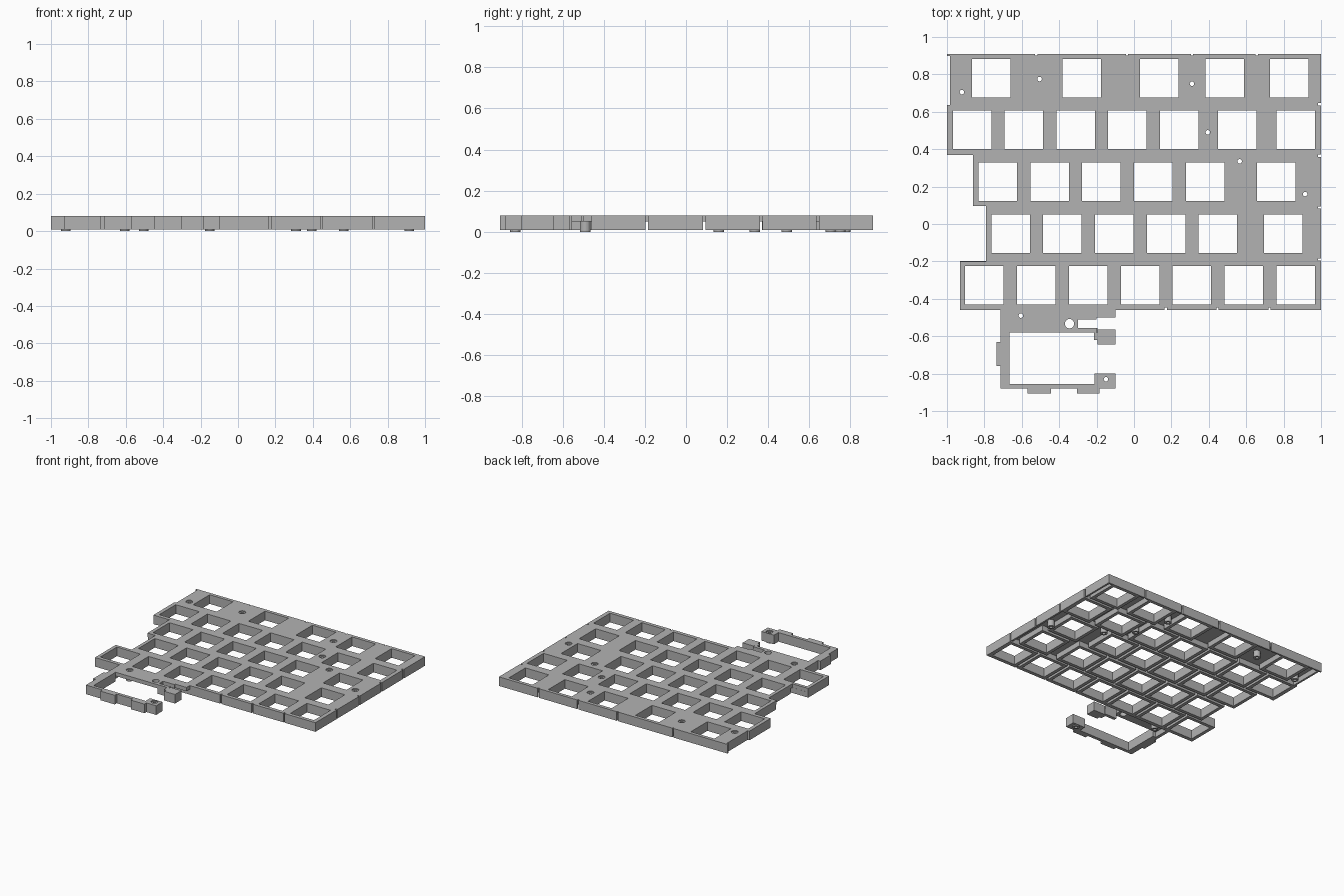
import bpy, bmesh
from mathutils import Matrix

cube = bpy.data.objects.get("Cube")
if cube:
    bpy.data.objects.remove(cube, do_unlink=True)

grey = bpy.data.materials.new("plain_grey")
grey.use_nodes = True
COLOR = (0.45, 0.45, 0.45, 1)
grey.diffuse_color = COLOR
grey.node_tree.nodes["Principled BSDF"].inputs["Base Color"].default_value = COLOR

BOTTOM, UNDER, TOP = 0.008, 0.05, 0.08
HOLE, RIM = 0.103, 0.026


def finish(bm, name):
    bmesh.ops.recalc_face_normals(bm, faces=bm.faces)
    mesh = bpy.data.meshes.new(name)
    bm.to_mesh(mesh)
    bm.free()
    obj = bpy.data.objects.new(name, mesh)
    bpy.context.collection.objects.link(obj)
    mesh.materials.append(grey)
    return obj


def inside(x, y, rects):
    return any(a < x < b and c < y < d for a, b, c, d in rects)


def slab(name, solids, voids, z0, z1):
    """Closed slab covering the solid rectangles minus the void rectangles."""
    rects = solids + voids
    xs = sorted({round(v, 4) for r in rects for v in r[:2]})
    ys = sorted({round(v, 4) for r in rects for v in r[2:]})
    nx, ny = len(xs) - 1, len(ys) - 1
    filled = set()
    for i in range(nx):
        for j in range(ny):
            x, y = (xs[i] + xs[i + 1]) / 2, (ys[j] + ys[j + 1]) / 2
            if inside(x, y, solids) and not inside(x, y, voids):
                filled.add((i, j))
    bm = bmesh.new()
    cache = {}

    def vert(i, j, z):
        if (i, j, z) not in cache:
            cache[i, j, z] = bm.verts.new((xs[i], ys[j], z))
        return cache[i, j, z]

    for i, j in filled:
        ring = [(i, j), (i + 1, j), (i + 1, j + 1), (i, j + 1)]
        bm.faces.new([vert(*p, z1) for p in ring])
        bm.faces.new([vert(*p, z0) for p in reversed(ring)])
        sides = [(i, j - 1), (i + 1, j), (i, j + 1), (i - 1, j)]
        for k, near in enumerate(sides):
            if near not in filled:
                p, q = ring[k], ring[(k + 1) % 4]
                bm.faces.new([vert(*p, z0), vert(*q, z0), vert(*q, z1), vert(*p, z1)])
    return finish(bm, name)


def square(x, y, h):
    return (x - h, x + h, y - h, y + h)


# Switch positions, row by row
rows = {
    0.78: [-0.764, -0.279, 0.136, 0.484, 0.829],
    0.503: [-0.866, -0.589, -0.312, -0.036, 0.241, 0.553, 0.864],
    0.227: [-0.728, -0.451, -0.174, 0.103, 0.38, 0.76],
    -0.053: [-0.66, -0.383, -0.105, 0.172, 0.449, 0.797],
    -0.328: [-0.8, -0.522, -0.245, 0.033, 0.309, 0.586, 0.864],
}
keys = [(x, y) for y, row in rows.items() for x in row]
holes = [square(x, y, HOLE) for x, y in keys]

# Small notches between the edge panels
notches = [(x - 0.006, x + 0.006, -0.47, -0.447) for x in (0.17, 0.447, 0.725)]
notches += [(0.985, 1.01, y - 0.006, y + 0.006) for y in (0.64, 0.365, 0.088, -0.19)]

# Thin top plate, with the open slots of the side bracket
plate_area = [
    (-0.985, 0.985, 0.6, 0.9), (-1, 1, 0.37, 0.635), (-0.86, 1, 0.095, 0.37),
    (-0.79, 1, -0.2, 0.095), (-0.93, 1, -0.46, -0.2), (0.9, 1, 0.6, 0.9),
    (-0.715, -0.1, -0.58, -0.46),
]
slots = [(-0.3, -0.2, -0.555, -0.51), (-0.2, -0.09, -0.59, -0.5)]
plate = slab("top_plate", plate_area, holes + notches + slots, UNDER, TOP)

# Square skirts under the switch holes and the outer walls
skirts = [square(x, y, HOLE + RIM) for x, y in keys]
walls = [(0.985, 1, -0.46, 0.9), (-0.93, 1, -0.46, -0.435), (-0.985, -0.97, 0.63, 0.9),
         (-1, -0.97, 0.37, 0.635), (-0.93, -0.9, -0.46, -0.2)]
slab("switch_skirts", skirts + walls, holes + notches, BOTTOM, UNDER)

# Back wall panels
ends = [-1, -0.523, -0.037, 0.31, 0.656, 1]
panels = [(a + 0.006 * (a > -1), b - 0.006 * (b < 1), 0.897, 0.91)
          for a, b in zip(ends, ends[1:])]
slab("back_wall", panels, [], BOTTOM, TOP)

# Side bracket with clip tabs
bracket_area = [
    (-0.715, -0.665, -0.88, -0.58), (-0.715, -0.1, -0.88, -0.855),
    (-0.21, -0.1, -0.88, -0.8), (-0.195, -0.1, -0.645, -0.565),
    (-0.215, -0.195, -0.62, -0.58), (-0.735, -0.715, -0.76, -0.63),
    (-0.57, -0.445, -0.905, -0.88), (-0.305, -0.185, -0.905, -0.88),
]
bracket = slab("bracket", bracket_area, [], BOTTOM, TOP)
slab("bracket_upper_wall", [(-0.715, -0.69, -0.58, -0.46), (-0.3, -0.195, -0.58, -0.555)],
     [], BOTTOM, UNDER)

# Screw bosses
screws = [(-0.92, 0.705), (-0.505, 0.775), (0.31, 0.75), (0.395, 0.49),
          (0.565, 0.335), (0.915, 0.16), (-0.605, -0.49), (-0.15, -0.83)]


def tube(bm, x, y, r_in, r_out, z0, z1, n=24):
    rings = []
    for r, z in ((r_in, z0), (r_out, z0), (r_out, z1), (r_in, z1)):
        rings.append(bmesh.ops.create_circle(
            bm, segments=n, radius=r, matrix=Matrix.Translation((x, y, z)))["verts"])
    for a, b in zip(rings, rings[1:] + rings[:1]):
        for k in range(n):
            m = (k + 1) % n
            bm.faces.new((a[k], a[m], b[m], b[k]))


bm = bmesh.new()
for x, y in screws:
    tube(bm, x, y, 0.012, 0.0255, 0, TOP - 0.008)
finish(bm, "screw_bosses")

# Round openings for the bosses and one cable hole
bm = bmesh.new()
for x, y in screws + [(-0.345, -0.533)]:
    bmesh.ops.create_cone(bm, cap_ends=True, segments=24, radius1=0.025, radius2=0.025,
                          depth=0.3, matrix=Matrix.Translation((x, y, 0.05)))
cutter = finish(bm, "round_cutter")
cutter.hide_render = True
cutter.hide_viewport = True
for obj in (plate, bracket):
    cut = obj.modifiers.new("round_holes", "BOOLEAN")
    cut.operation = "DIFFERENCE"
    cut.solver = "EXACT"
    cut.object = cutter
